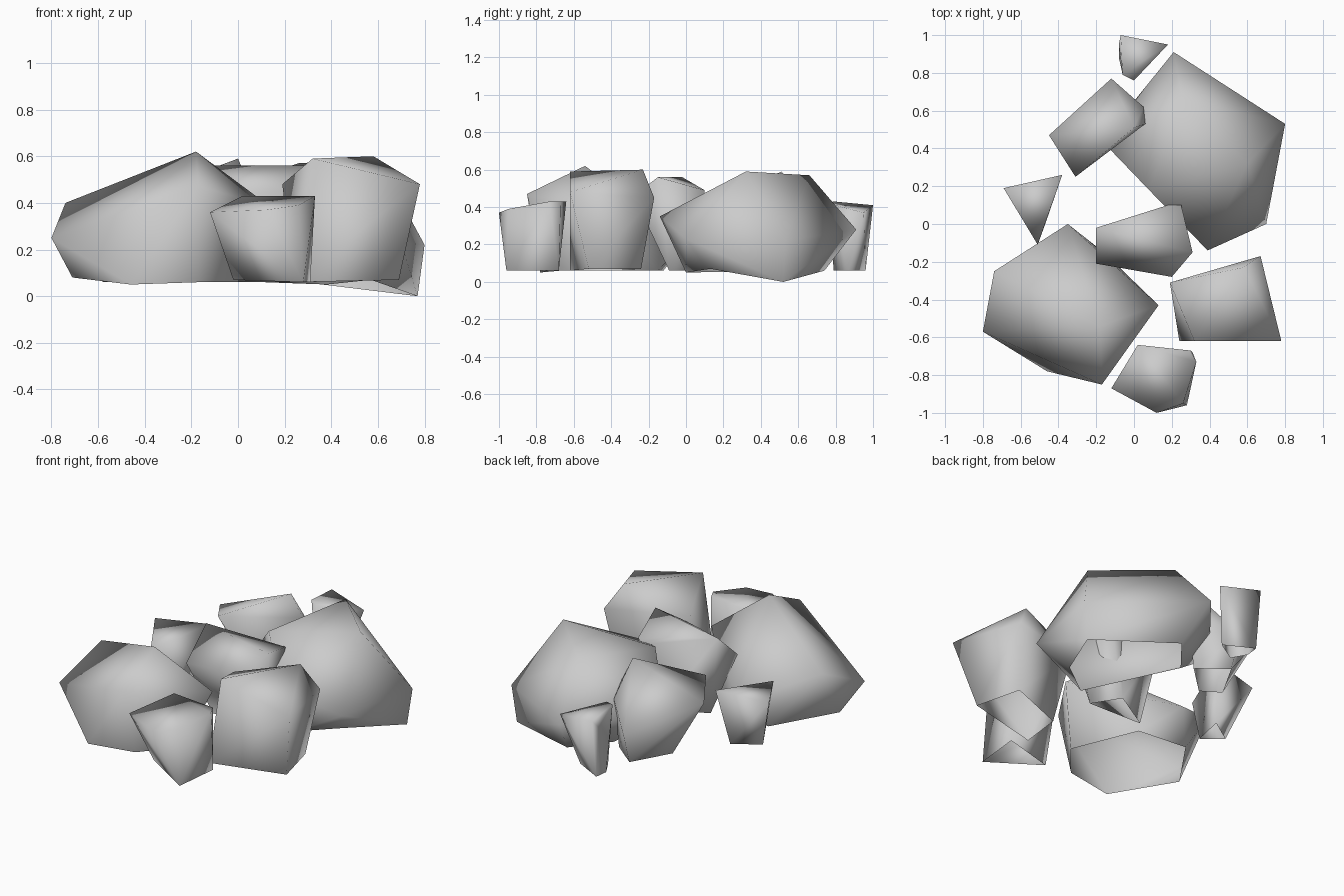
import bpy
import bmesh
from mathutils import Vector

# Remove the default object
default_cube = bpy.data.objects.get("Cube")
if default_cube:
    bpy.data.objects.remove(default_cube, do_unlink=True)

# One plain stone colour
stone_grey = bpy.data.materials.new("stone_grey")
stone_grey.use_nodes = True
colour = (0.6, 0.6, 0.6, 1)
stone_grey.diffuse_color = colour
shader = stone_grey.node_tree.nodes["Principled BSDF"]
shader.inputs["Base Color"].default_value = colour
shader.inputs["Roughness"].default_value = 0.9

CENTIMETRE = 0.01


def make_rock(name, upper_corners, base_corners):
    """Wrap a smooth stone shell, open underneath, around corners in hundredths."""
    mesh = bpy.data.meshes.new(name)
    bm = bmesh.new()
    for corner in upper_corners:
        bm.verts.new(Vector(corner) * CENTIMETRE)
    base = {bm.verts.new(Vector(corner) * CENTIMETRE) for corner in base_corners}
    hull = bmesh.ops.convex_hull(bm, input=bm.verts[:])
    unused = set(hull["geom_interior"] + hull["geom_unused"])
    loose = [item for item in unused if isinstance(item, bmesh.types.BMVert)]
    base.difference_update(loose)
    bmesh.ops.delete(bm, geom=loose, context="VERTS")
    bmesh.ops.recalc_face_normals(bm, faces=bm.faces[:])

    # Leave the underside open
    underside = [face for face in bm.faces if base.issuperset(face.verts)]
    bmesh.ops.delete(bm, geom=underside, context="FACES")
    for face in bm.faces:
        face.smooth = True

    bm.to_mesh(mesh)
    bm.free()
    mesh.materials.append(stone_grey)
    rock = bpy.data.objects.new(name, mesh)
    bpy.context.collection.objects.link(rock)


# The two large boulders
make_rock(
    "front_boulder",
    upper_corners=[(-18, -54, 62), (-17, -85, 47), (13, -43, 39),
                   (-74, -25, 40), (-80, -57, 25), (-35, 0, 22)],
    base_corners=[(-71, -46, 8), (-46, -78, 5), (-17, -74, 6),
                  (0, -54, 6), (-16, -15, 6), (-47, -12, 6)],
)
make_rock(
    "back_boulder",
    upper_corners=[(60, 32, 59), (26, 66, 57), (8, 18, 51), (-17, 44, 26),
                   (21, 91, 28), (80, 53, 22), (70, 0, 23), (39, -14, 35)],
    base_corners=[(77, 52, 0), (28, 74, 6), (11, 53, 6),
                  (38, 0, 5), (57, 13, 7)],
)

# The medium stones
make_rock(
    "side_stone",
    upper_corners=[(78, -62, 48), (32, -62, 59), (58, -23, 60),
                   (67, -17, 45), (19, -31, 48)],
    base_corners=[(69, -52, 7), (62, -24, 7), (27, -37, 6), (24, -62, 6)],
)
make_rock(
    "middle_stone",
    upper_corners=[(-20, -2, 56), (31, -15, 56), (25, 10, 49),
                   (18, 10, 47), (20, -28, 46), (-20, -21, 39)],
    base_corners=[(-11, -8, 6), (24, -9, 6), (14, 7, 6)],
)
make_rock(
    "rear_stone",
    upper_corners=[(0, 51, 59), (-31, 25, 47), (-45, 47, 42),
                   (-12, 77, 25), (5, 62, 37), (6, 53, 45)],
    base_corners=[(-24, 47, 6), (-11, 70, 6), (5, 57, 6), (-13, 40, 6)],
)
make_rock(
    "front_stone",
    upper_corners=[(-12, -87, 36), (12, -100, 37), (26, -95, 39),
                   (33, -73, 43), (30, -67, 43), (2, -64, 43)],
    base_corners=[(28, -96, 6), (31, -68, 6), (-2, -78, 7)],
)

# The small chips
make_rock(
    "rear_chip",
    upper_corners=[(-7, 100, 41), (18, 95, 37), (0, 76, 42),
                   (-6, 79, 43), (-8, 95, 36)],
    base_corners=[(10, 87, 6), (-7, 96, 6), (-3, 79, 6), (-8, 88, 6)],
)
make_rock(
    "side_chip",
    upper_corners=[(-69, 19, 38), (-38, 26, 40), (-51, -11, 35)],
    base_corners=[(-43, 19, 6), (-58, 9, 6), (-47, 0, 6)],
)
